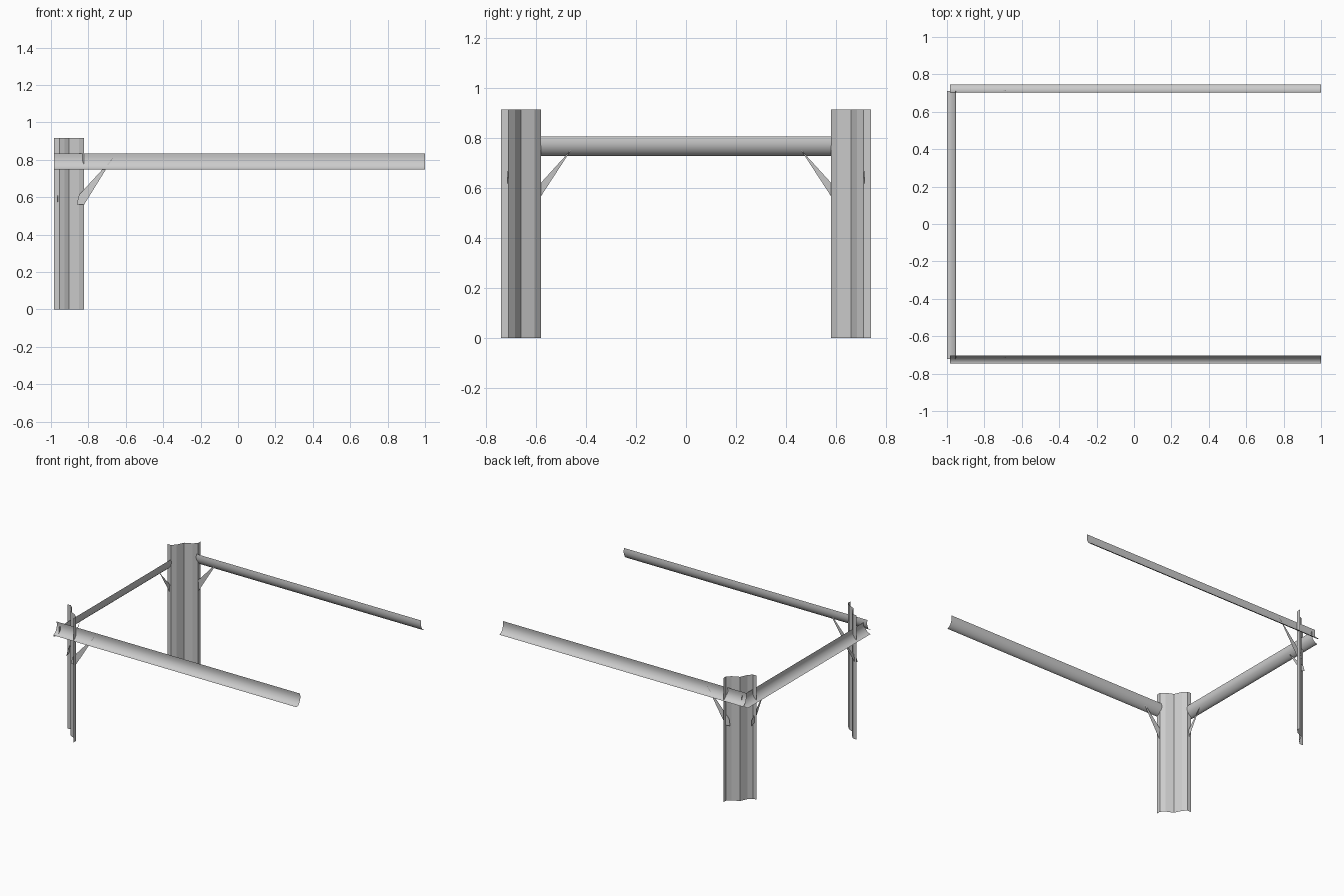
import bpy, math

if "Cube" in bpy.data.objects:
    bpy.data.objects.remove(bpy.data.objects["Cube"])


def make_mesh(name, verts, faces, smooth=False):
    me = bpy.data.meshes.new(name)
    me.from_pydata(verts, [], faces)
    me.update()
    for p in me.polygons:
        p.use_smooth = smooth
    ob = bpy.data.objects.new(name, me)
    bpy.context.collection.objects.link(ob)
    return ob


def sheet(name, start, end, smooth=False):
    """Thin sheet bridging two matching open profiles."""
    n = len(start)
    faces = [(i, i + 1, n + i + 1, n + i) for i in range(n - 1)]
    return make_mesh(name, start + end, faces, smooth)


# Corrugated post section: (along the diagonal, depth toward the inside)
half = [(0.113, 0), (0.092, 0.02), (0.055, 0.02)]
section = [(-u, v) for u, v in half] + [(0, 0)] + half[::-1]

# Rail section: (outward offset, height below top), flaring out at the bottom
rail = [(0.002, 0), (0.0, -0.016), (0.0, -0.034), (0.004, -0.05), (0.011, -0.064),
        (0.02, -0.075), (0.03, -0.082), (0.036, -0.084), (0.043, -0.085)]

R = math.sqrt(0.5)
for side, s in (("front", -1), ("back", 1)):
    # Corner post, set diagonally across the corner
    plan = [(-0.903 + (u + v) * R, s * (0.661 + (u - v) * R)) for u, v in section]
    sheet(side + "_post", [(x, y, 0) for x, y in plan], [(x, y, 0.915) for x, y in plan])

    # Long side rail
    sheet(side + "_rail",
          [(-0.985, s * (0.703 + o), 0.834 + h) for o, h in rail],
          [(1.0, s * (0.703 + o), 0.834 + h) for o, h in rail], True)

    # Tapered brace under the side rail
    make_mesh(side + "_rail_brace",
              [(-0.668, s * 0.712, 0.81), (-0.85, s * 0.712, 0.612),
               (-0.862, s * 0.716, 0.562), (-0.823, s * 0.716, 0.56)], [(0, 1, 2, 3)])

    # Tapered brace under the end rail
    make_mesh(side + "_end_brace",
              [(-0.962, s * 0.458, 0.757), (-0.962, s * 0.61, 0.59),
               (-0.966, s * 0.62, 0.55), (-0.966, s * 0.583, 0.565)], [(0, 1, 2, 3)])

# End rail joining the two posts
sheet("end_rail",
      [(-0.952 - o * 1.12, -0.722, 0.808 + h * 0.94) for o, h in rail],
      [(-0.952 - o * 1.12, 0.712, 0.808 + h * 0.94) for o, h in rail], True)
